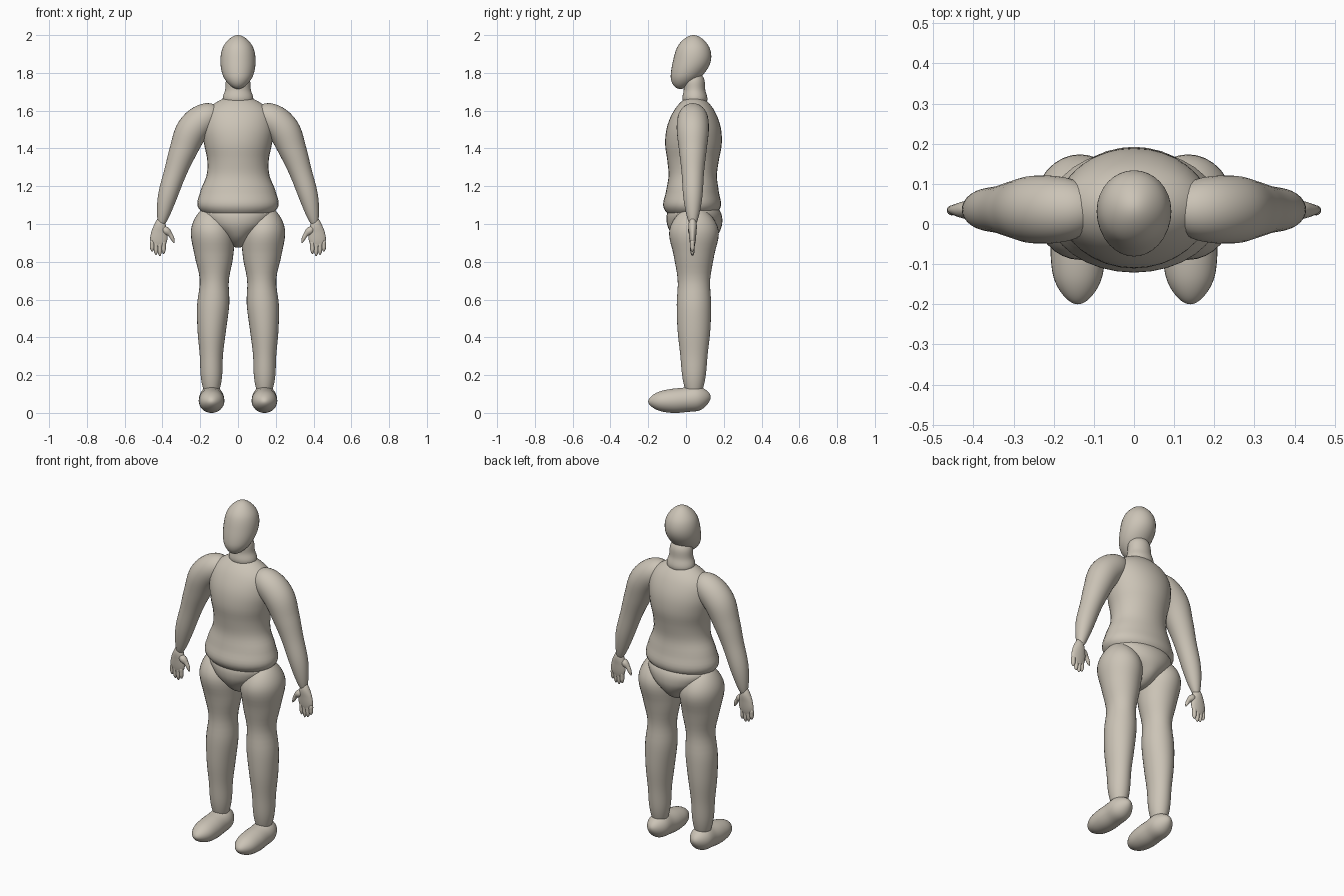
import bpy, bmesh, math
from mathutils import Vector

if "Cube" in bpy.data.objects:
    bpy.data.objects.remove(bpy.data.objects["Cube"])

clay = bpy.data.materials.new("warm_clay")
clay.use_nodes = True
clay.diffuse_color = (0.6, 0.55, 0.47, 1)
clay.node_tree.nodes["Principled BSDF"].inputs["Base Color"].default_value = clay.diffuse_color

RINGS = 48
ACROSS, DEEP, UP = Vector((1, 0, 0)), Vector((0, 1, 0)), Vector((0, 0, 1))


def blend(values, t):
    """Smooth curve through evenly spaced values; a single number is constant."""
    if isinstance(values, (int, float)):
        return values
    last = len(values) - 1
    i = min(int(t * last), last - 1)
    u = t * last - i
    b, c = values[i], values[i + 1]
    a = values[i - 1] if i else 2 * b - c
    d = values[i + 2] if i + 2 <= last else 2 * c - b
    return b + u / 2 * (c - a + u * (2 * a - 5 * b + 4 * c - d + u * (3 * (b - c) + d - a)))


def radius(sizes, t):
    """Blend squared sizes down to zero at both tips, which rounds the tips."""
    squares = [0] + [size * size for size in sizes] + [0]
    return math.sqrt(max(blend(squares, t), 1e-7))


def loft(name, x, y, z, widths, depths=None, side=ACROSS, axis=None, mirror=False, sides=32):
    """Skin ellipses along a path, square to the axis or else to the path itself."""
    def point(t):
        return Vector((blend(x, t), blend(y, t), blend(z, t)))

    bm = bmesh.new()
    loops = []
    for ring in range(RINGS + 1):
        t = (1 - math.cos(math.pi * ring / RINGS)) / 2
        tangent = axis or (point(min(t + .01, 1)) - point(max(t - .01, 0))).normalized()
        wide = (side - tangent * side.dot(tangent)).normalized()
        deep = tangent.cross(wide)
        wide = wide * radius(widths, t)
        deep = deep * radius(depths or widths, t)
        angles = [math.tau * s / sides for s in range(sides)]
        loops.append([bm.verts.new(point(t) + wide * math.cos(a) + deep * math.sin(a))
                      for a in angles])
    for low, high in zip(loops, loops[1:]):
        for s in range(sides):
            t = (s + 1) % sides
            bm.faces.new((low[s], low[t], high[t], high[s]))
    bm.faces.new(loops[0][::-1])
    bm.faces.new(loops[-1])
    bmesh.ops.recalc_face_normals(bm, faces=bm.faces[:])
    mesh = bpy.data.meshes.new(name)
    bm.to_mesh(mesh)
    bm.free()
    mesh.materials.append(clay)
    mesh.polygons.foreach_set("use_smooth", [True] * len(mesh.polygons))
    obj = bpy.data.objects.new(name, mesh)
    bpy.context.collection.objects.link(obj)
    if mirror:
        obj.modifiers.new("mirror", 'MIRROR').use_mirror_merge = False


# Head and neck
loft("head", x=0, y=[-.03, .03, .04], z=[1.715, 2],
     widths=[.08, .093, .083], depths=[.084, .1, .088], axis=UP)
loft("neck", x=0, y=[.05, .04], z=[1.6, 1.82],
     widths=[.08, .068, .062], depths=[.065, .057, .054], axis=UP)

# Torso with belly, and pelvis below it
loft("torso", x=0, y=[.03, .045], z=[1, 1.68],
     widths=[.21, .2, .167, .163, .18, .19, .17],
     depths=[.15, .14, .128, .137, .15, .143, .11], axis=UP)
loft("pelvis", x=0, y=[.05, .04], z=[.875, 1.14],
     widths=[.09, .17, .19], depths=[.12, .147, .135], axis=UP)

# Legs and feet
loft("legs", x=[.14, .14, .125, .145], y=.042, z=[.05, 1.1],
     widths=[.055, .062, .076, .085, .077, .103, .113],
     depths=[.06, .073, .087, .091, .086, .108, .13], axis=UP, mirror=True)
loft("feet", x=.14, y=[.13, -.2], z=[.088, .066, .06],
     widths=[.063, .066, .068, .06], depths=[.065, .065, .064, .053], mirror=True)

# Arms
loft("arms", x=[.07, .16, .24, .29, .33, .375, .41], y=.036,
     z=[1.57, 1.565, 1.5, 1.39, 1.28, 1.14, .98],
     widths=[.077, .085, .073, .06, .05], side=DEEP, mirror=True)

# Hands: palm, thumb and four fingers
loft("palms", x=[.408, .425], y=.035, z=[1.04, .865],
     widths=[.03, .043, .044], depths=[.022, .02, .016], mirror=True)
loft("thumbs", x=[.405, .36, .337], y=.03, z=[.985, .945, .9],
     widths=[.02, .013, .01], side=DEEP, mirror=True, sides=16)
tips = {"index": .842, "middle": .83, "ring": .836, "little": .854}
for place, (finger, tip) in enumerate(tips.items()):
    loft(finger + "_fingers", x=.394 + .02 * place, y=.034, z=[.92, tip],
         widths=[.012, .012, .011], axis=UP, mirror=True, sides=16)
